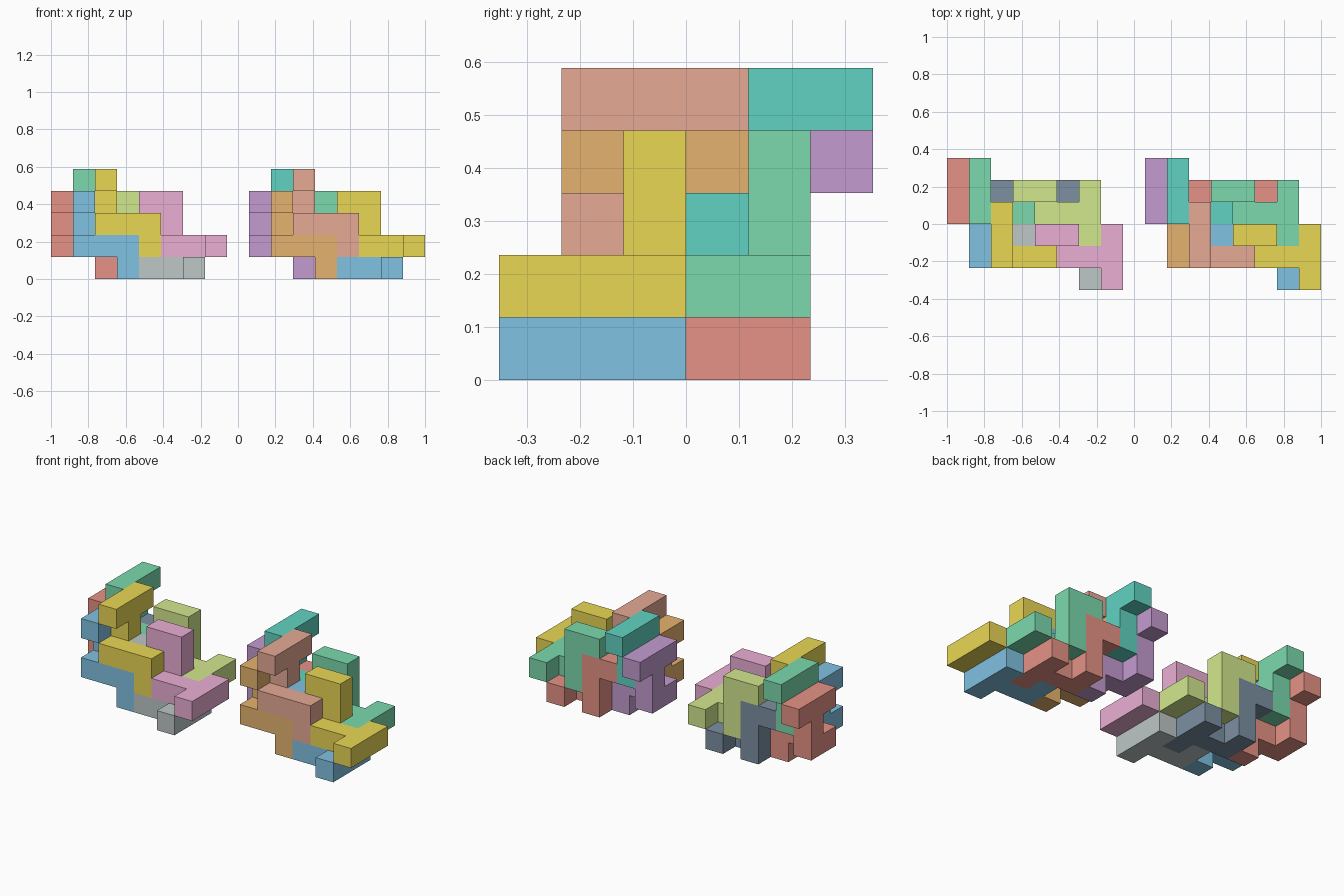
import bpy, bmesh
from mathutils import Vector

if "Cube" in bpy.data.objects:
    bpy.data.objects.remove(bpy.data.objects["Cube"])

U = 2 / 17                      # one cube cell
ORIGIN = Vector((-1, -3 * U, 0))

# Nine-cell piece: T-bar, stem, side step, two steps across, final hook
STANDING = [(1, 3, 4), (1, 4, 4), (1, 5, 4), (1, 4, 3), (1, 4, 2),
            (1, 3, 2), (2, 3, 2), (3, 3, 2), (3, 3, 1)]
# The same piece turned so that its T-bar lies flat
LYING = [(7, 0, 1), (7, 1, 1), (7, 2, 1), (6, 1, 1), (5, 1, 1),
         (5, 2, 1), (5, 2, 2), (5, 2, 3), (4, 2, 3)]

COLORS = {
    "red": (0.79, 0.29, 0.24), "blue": (0.22, 0.54, 0.76),
    "yellow": (0.82, 0.68, 0.09), "green": (0.20, 0.70, 0.42),
    "pink": (0.83, 0.43, 0.66), "lime": (0.65, 0.81, 0.27),
    "grey": (0.51, 0.57, 0.57), "navy": (0.20, 0.28, 0.36),
    "purple": (0.55, 0.33, 0.63), "orange": (0.79, 0.45, 0.16),
    "coral": (0.79, 0.40, 0.30), "teal": (0.12, 0.65, 0.54),
}
MATS = {}
for label, rgb in COLORS.items():
    MATS[label] = bpy.data.materials.new(label)
    MATS[label].diffuse_color = (*rgb, 1)


def add_piece(name, cells, shift, color):
    """Join cells into one closed shell, keeping only the outer faces."""
    filled = {tuple(a + b for a, b in zip(c, shift)) for c in cells}
    bm = bmesh.new()
    for cell in filled:
        for axis in range(3):
            for sign in (-1, 1):
                near = list(cell)
                near[axis] += sign
                if tuple(near) in filled:
                    continue
                n = Vector((0, 0, 0))
                n[axis] = sign * 0.5
                a = Vector((0, 0, 0))
                a[(axis + 1) % 3] = 0.5
                b = Vector((0, 0, 0))
                b[(axis + 2) % 3] = 0.5 * sign
                mid = Vector(cell) + Vector((0.5, 0.5, 0.5)) + n
                bm.faces.new([bm.verts.new(ORIGIN + U * (mid + o))
                              for o in (-a - b, a - b, a + b, b - a)])
    bmesh.ops.remove_doubles(bm, verts=bm.verts, dist=U * 0.01)
    bmesh.ops.dissolve_limit(bm, angle_limit=0.01, verts=bm.verts, edges=bm.edges)
    mesh = bpy.data.meshes.new(name)
    bm.to_mesh(mesh)
    bm.free()
    mesh.materials.append(MATS[color])
    bpy.context.collection.objects.link(bpy.data.objects.new(name, mesh))


# Eight placements of the piece, with the colour in the left and right cluster
PLACEMENTS = [
    (STANDING, (-1, 0, -1), "red", "purple"),
    (STANDING, (0, -2, -1), "blue", "orange"),
    (STANDING, (1, -2, 0), "yellow", "coral"),
    (STANDING, (0, 0, 0), "green", "teal"),
    (LYING, (0, 0, 0), "pink", "yellow"),
    (LYING, (-1, 2, 0), "lime", "green"),
    (LYING, (-1, 0, -1), "grey", "blue"),
    (LYING, (-2, 2, -1), "navy", "red"),
]
for cells, (dx, dy, dz), left, right in PLACEMENTS:
    add_piece(f"left_{left}_piece", cells, (dx, dy, dz), left)
    add_piece(f"right_{right}_piece", cells, (dx + 9, dy, dz), right)

for m in bpy.data.materials:
    if m.users and not m.is_grease_pencil:
        m.use_nodes = True
        m.node_tree.nodes["Principled BSDF"].inputs["Base Color"].default_value = m.diffuse_color
